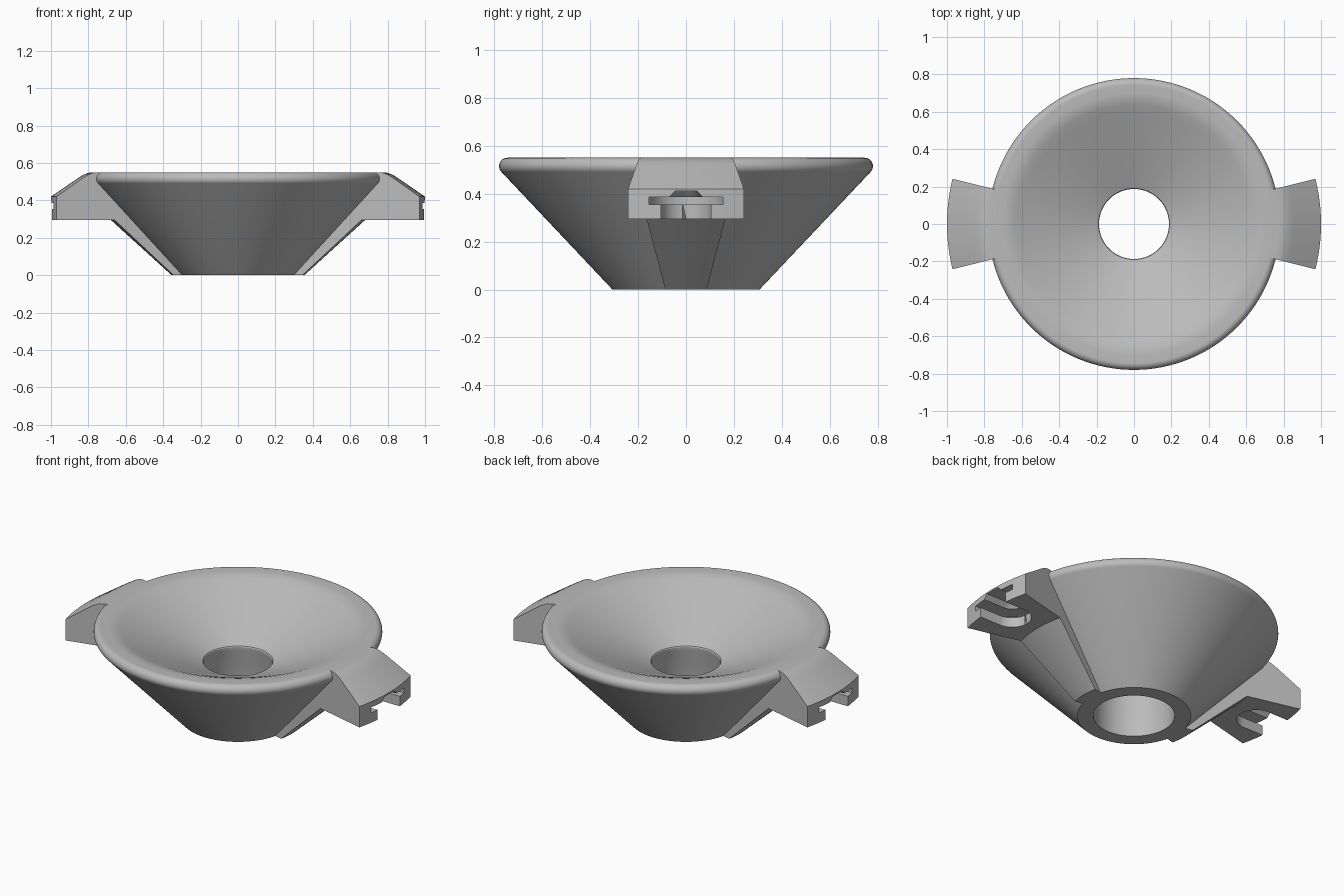
import bpy, bmesh, math

if "Cube" in bpy.data.objects:
    bpy.data.objects.remove(bpy.data.objects["Cube"], do_unlink=True)

grey = bpy.data.materials.new("plain grey")
grey.use_nodes = True
grey.diffuse_color = (0.5, 0.5, 0.5, 1)
grey.node_tree.nodes["Principled BSDF"].inputs["Base Color"].default_value = (0.5, 0.5, 0.5, 1)


def finish(bm, name):
    bmesh.ops.recalc_face_normals(bm, faces=bm.faces)
    mesh = bpy.data.meshes.new(name)
    bm.to_mesh(mesh)
    bm.free()
    mesh.materials.append(grey)
    ob = bpy.data.objects.new(name, mesh)
    bpy.context.collection.objects.link(ob)
    return ob


def select(ob):
    bpy.ops.object.select_all(action="DESELECT")
    ob.select_set(True)
    bpy.context.view_layer.objects.active = ob


def smooth(ob):
    select(ob)
    bpy.ops.object.shade_smooth_by_angle(angle=math.radians(30))


def revolve(name, profile, start, sweep, steps):
    """Sweep a closed (radius, height) profile round z, fully or as a wedge."""
    bm = bmesh.new()
    full = sweep >= 2 * math.pi - 1e-6
    rings = []
    for i in range(steps if full else steps + 1):
        a = start + sweep * i / steps
        rings.append([bm.verts.new((r * math.cos(a), r * math.sin(a), z)) for r, z in profile])
    n = len(profile)
    for i in range(steps):
        p, q = rings[i], rings[(i + 1) % len(rings)]
        for j in range(n):
            k = (j + 1) % n
            bm.faces.new((p[j], p[k], q[k], q[j]))
    if not full:
        bm.faces.new(rings[0])
        bm.faces.new(rings[-1][::-1])
    return finish(bm, name)


def slot_cutter(center, half_low, half_high, z0, z1, turn):
    """Round-ended radial slot, open to the outside, optionally tapered."""
    bm = bmesh.new()
    loops = []
    for half, z in ((half_low, z0), (half_high, z1)):
        pts = [(1.1, half)]
        for i in range(25):
            a = math.pi / 2 + math.pi * i / 24
            pts.append((center + half * math.cos(a), half * math.sin(a)))
        pts.append((1.1, -half))
        c, s = math.cos(turn), math.sin(turn)
        loops.append([bm.verts.new((x * c - y * s, x * s + y * c, z)) for x, y in pts])
    low, high = loops
    bm.faces.new(low)
    bm.faces.new(high)
    for j in range(len(low)):
        k = (j + 1) % len(low)
        bm.faces.new((low[j], low[k], high[k], high[j]))
    ob = finish(bm, "slot_cutter")
    ob.hide_render = True
    return ob


# Funnel bowl: stepped bore, outer cone, rounded rim and shallow inner cone
rim = [(0.745 + 0.035 * math.cos(math.radians(a)), 0.515 + 0.035 * math.sin(math.radians(a)))
       for a in range(-43, 91, 7)]
bowl_profile = [(0.22, 0), (0.307, 0)] + rim + [
    (0.745, 0.55), (0.70, 0.55), (0.67, 0.547), (0.64, 0.537), (0.60, 0.52),
    (0.19, 0.34), (0.187, 0.335), (0.187, 0.318), (0.22, 0.22)]
smooth(revolve("funnel_bowl", bowl_profile, 0, 2 * math.pi, 128))

# Side arms: wedges with a supporting rib and a T-shaped slot underneath
arm_profile = [(0.304, 0), (0.355, 0), (0.68, 0.295), (1.0, 0.295), (1.0, 0.42),
               (0.86, 0.516), (0.84, 0.529), (0.82, 0.54), (0.80, 0.547), (0.775, 0.55),
               (0.745, 0.549), (0.72, 0.53)]
half_angle = math.radians(14)
for side, turn in (("left", 0), ("right", math.pi)):
    arm = revolve(side + "_arm", arm_profile, turn - half_angle, 2 * half_angle, 10)
    for low, high, z0, z1 in ((0.105, 0.105, 0.2, 0.36),
                              (0.155, 0.155, 0.354, 0.386),
                              (0.075, 0.045, 0.38, 0.411)):
        cutter = slot_cutter(0.86, low, high, z0, z1, turn)
        mod = arm.modifiers.new("slot", "BOOLEAN")
        mod.operation = "DIFFERENCE"
        mod.solver = "EXACT"
        mod.object = cutter
        select(arm)
        bpy.ops.object.modifier_apply(modifier=mod.name)
        bpy.data.objects.remove(cutter, do_unlink=True)
    smooth(arm)
